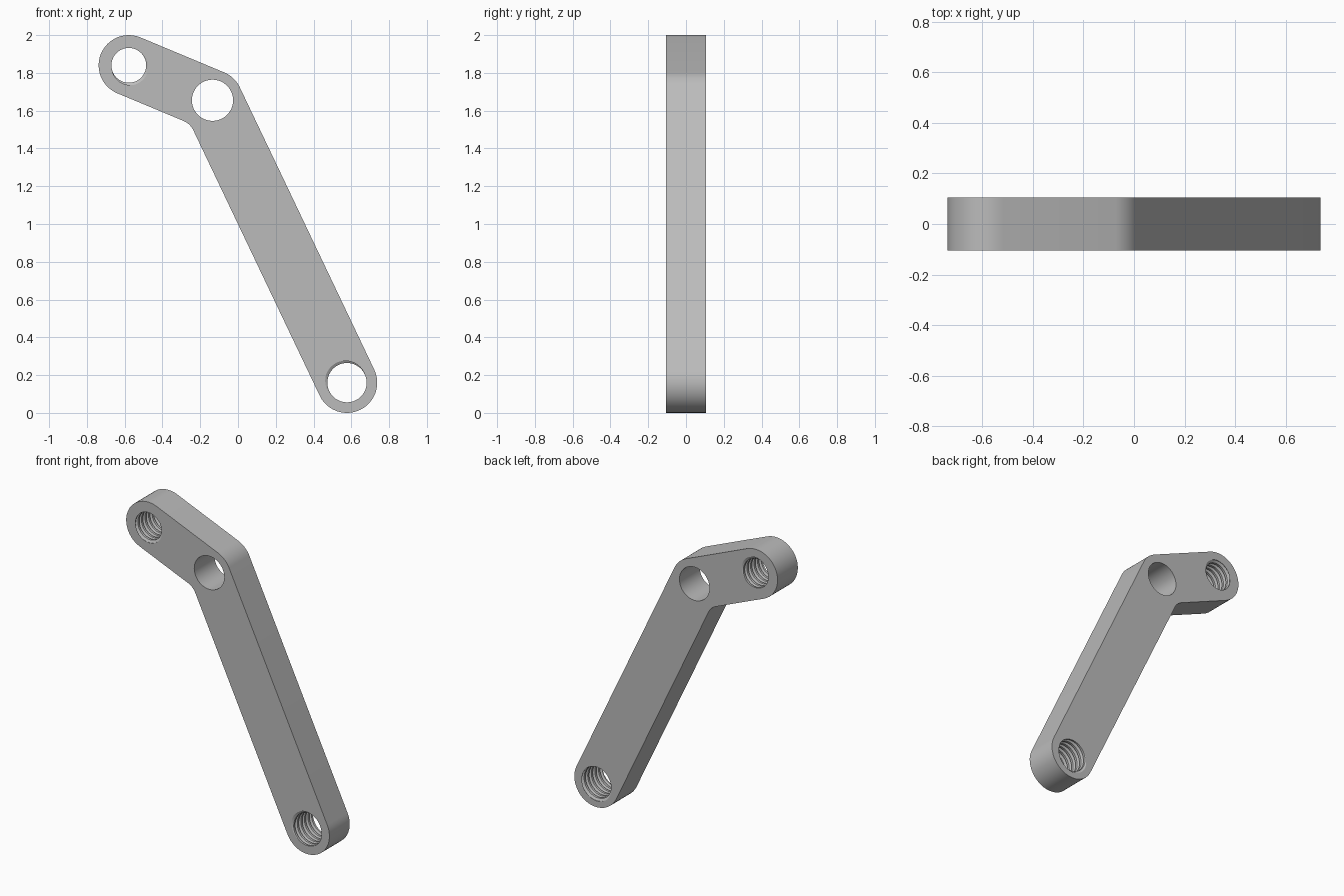
import bpy
import bmesh
from math import atan2, cos, floor, pi, sin, tan
from mathutils import Vector

cube = bpy.data.objects.get("Cube")
if cube:
    bpy.data.objects.remove(cube, do_unlink=True)

HALF = 0.105          # half thickness
R = 0.16              # half width of the arms
PITCH = 0.037
SEGS = 72
TOP, PIVOT, FOOT = Vector((-0.578, 1.84)), Vector((-0.135, 1.655)), Vector((0.577, 0.16))

bm = bmesh.new()


def arc(centre, radius, start, end, steps=24):
    return [centre + radius * Vector((cos(start + (end - start) * i / steps),
                                      sin(start + (end - start) * i / steps)))
            for i in range(steps + 1)]


def plain_wall(points):
    """Straight wall through the thickness along a closed loop."""
    front = [bm.verts.new((p.x, -HALF, p.y)) for p in points]
    back = [bm.verts.new((p.x, HALF, p.y)) for p in points]
    for i in range(len(points)):
        j = (i + 1) % len(points)
        bm.faces.new((front[i], front[j], back[j], back[i]))


def threaded_wall(centre, minor, depth, phase):
    """Hole wall with a right-hand helical groove, clipped at both faces."""
    levels = [turn + f for turn in range(-2, int(2 * HALF / PITCH) + 4)
              for f in (-0.3, -0.06, 0.06, 0.3)]
    columns = []
    for i in range(SEGS + 1):
        a = 2 * pi * i / SEGS
        shift = (a - phase) / (2 * pi)
        column = []
        for level in levels:
            y = max(-HALF, min(HALF, -HALF + PITCH * (level - shift)))
            u = (y + HALF) / PITCH + shift
            d = abs(u - floor(u + 0.5))
            r = minor + depth * max(0, min(1, (0.3 - d) / 0.24))
            column.append(bm.verts.new((centre.x + r * cos(a), y, centre.y + r * sin(a))))
        columns.append(column)
    for left, right in zip(columns, columns[1:]):
        for k in range(len(levels) - 1):
            quad = (left[k], right[k], right[k + 1], left[k + 1])
            ys = [v.co.y for v in quad]
            if max(ys) - min(ys) > 1e-6:
                bm.faces.new(quad)


# Bent outline: round ends, round outer elbow, filleted inner elbow
short_dir, long_dir = (PIVOT - TOP).normalized(), (FOOT - PIVOT).normalized()
a1 = atan2(short_dir.x, -short_dir.y)      # outward normal of the short arm
a2 = atan2(long_dir.x, -long_dir.y)        # outward normal of the long arm
b1, b2 = [atan2(d.x, -d.y) for d in (short_dir, long_dir)]
FILLET = 0.1
mid = (a1 + a2) / 2
inner_centre = PIVOT - Vector((cos(mid), sin(mid))) * (R + FILLET) / cos((a1 - a2) / 2)
outline = (arc(TOP, R, a1 + pi, a1) + arc(PIVOT, R, a1, a2, 12)
           + arc(FOOT, R, a2, a2 - pi) + arc(inner_centre, FILLET, a2, a1, 10))
plain_wall(outline)

# Pivot bore and the two threaded holes
plain_wall(arc(PIVOT, 0.109, 0, 2 * pi, SEGS)[:-1])
threaded_wall(TOP, 0.092, 0.015, 1.7 * pi)
threaded_wall(FOOT, 0.104, 0.015, 0.75 * pi)
bmesh.ops.remove_doubles(bm, verts=bm.verts[:], dist=1e-5)

# Front and back faces
for side in (-HALF, HALF):
    rim = [e for e in bm.edges if e.is_boundary
           and all(abs(v.co.y - side) < 1e-5 for v in e.verts)]
    bmesh.ops.triangle_fill(bm, edges=rim, use_beauty=True, normal=(0, side, 0))
bmesh.ops.recalc_face_normals(bm, faces=bm.faces[:])

mesh = bpy.data.meshes.new("lever_arm")
bm.to_mesh(mesh)
bm.free()
lever = bpy.data.objects.new("lever_arm", mesh)
bpy.context.collection.objects.link(lever)

grey = bpy.data.materials.new("plain_grey")
grey.use_nodes = True
colour = (0.5, 0.5, 0.5, 1)
grey.diffuse_color = colour
grey.node_tree.nodes["Principled BSDF"].inputs["Base Color"].default_value = colour
mesh.materials.append(grey)

bpy.context.view_layer.objects.active = lever
lever.select_set(True)
bpy.ops.object.shade_smooth_by_angle(angle=pi / 6)
